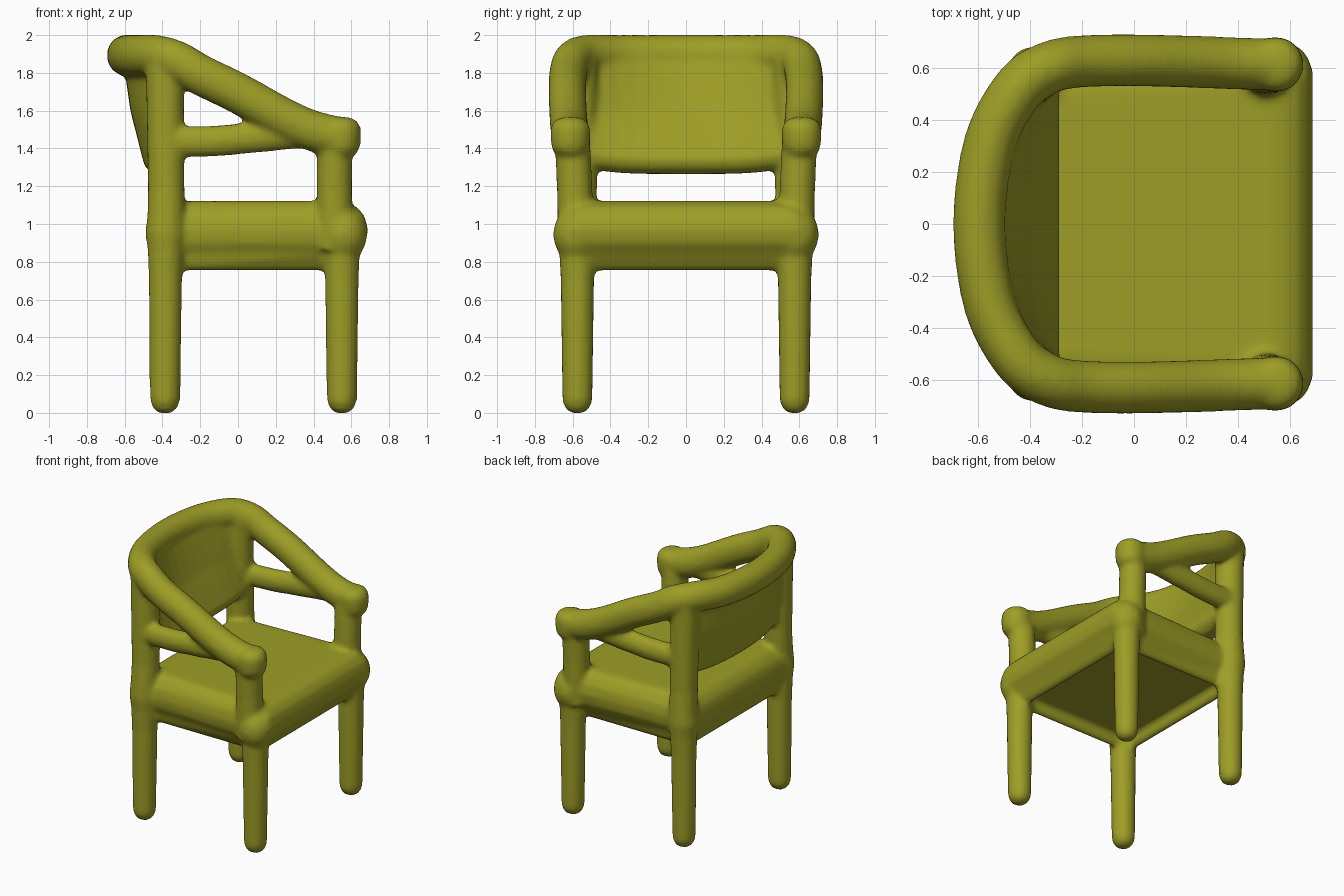
import bpy, bmesh, math
from mathutils import Vector

cube = bpy.data.objects.get("Cube")
if cube:
    bpy.data.objects.remove(cube, do_unlink=True)

olive = bpy.data.materials.new("olive")
olive.use_nodes = True
COLOUR = (0.34, 0.34, 0.02, 1)
olive.diffuse_color = COLOUR
olive.node_tree.nodes["Principled BSDF"].inputs["Base Color"].default_value = COLOUR

parts = []


def finish(name, bm):
    bmesh.ops.recalc_face_normals(bm, faces=bm.faces)
    mesh = bpy.data.meshes.new(name)
    bm.to_mesh(mesh)
    bm.free()
    obj = bpy.data.objects.new(name, mesh)
    bpy.context.collection.objects.link(obj)
    mesh.materials.append(olive)
    parts.append(obj)
    return obj


def skin(name, rings):
    """Join rings of points into a closed solid with flat ends."""
    bm = bmesh.new()
    loops = [[bm.verts.new(p) for p in ring] for ring in rings]
    for a, b in zip(loops, loops[1:]):
        for i in range(len(a)):
            j = (i + 1) % len(a)
            bm.faces.new((a[i], a[j], b[j], b[i]))
    bm.faces.new(loops[0])
    bm.faces.new(loops[-1])
    return finish(name, bm)


def post(name, stations, sides=16):
    """Upright turned post from (x, y, z, radius) stations."""
    turn = [2 * math.pi * i / sides for i in range(sides)]
    return skin(name, [[(x + r * math.cos(t), y + r * math.sin(t), z) for t in turn]
                       for x, y, z, r in stations])


def smooth_path(points, steps=5):
    """Catmull-Rom curve through the points."""
    p = [Vector(q) for q in points]
    p = [2 * p[0] - p[1]] + p + [2 * p[-1] - p[-2]]
    out = []
    for a, b, c, d in zip(p, p[1:], p[2:], p[3:]):
        for k in range(steps):
            t = k / steps
            out.append(0.5 * (2 * b + (c - a) * t + (2 * a - 5 * b + 4 * c - d) * t * t
                              + (3 * b - a - 3 * c + d) * t ** 3))
    return out + [p[-2]]


def tube(name, points, wide, tall, sides=16):
    """Oval tube swept along a path."""
    path = smooth_path(points)
    rings = []
    for i, p in enumerate(path):
        tangent = (path[min(i + 1, len(path) - 1)] - path[max(i - 1, 0)]).normalized()
        side = tangent.cross(Vector((0, 0, 1))).normalized()
        up = side.cross(tangent)
        rings.append([p + side * wide * math.cos(2 * math.pi * k / sides)
                      + up * tall * math.sin(2 * math.pi * k / sides) for k in range(sides)])
    return skin(name, rings)


def knob(name, centre, radii):
    bm = bmesh.new()
    bmesh.ops.create_uvsphere(bm, u_segments=16, v_segments=10, radius=1)
    bmesh.ops.scale(bm, vec=radii, verts=bm.verts)
    bmesh.ops.translate(bm, vec=centre, verts=bm.verts)
    return finish(name, bm)


def seat_ring(z, back, front, half_back, half_front, corner=0.08):
    """Rounded outline of the seat at one height."""
    ring = []
    for x, y, start in ((front, half_front, 0), (back, half_back, 90),
                        (back, -half_back, 180), (front, -half_front, 270)):
        cx = x - math.copysign(corner, x)
        cy = y - math.copysign(corner, y)
        for step in range(5):
            a = math.radians(start + step * 22.5)
            ring.append((cx + corner * math.cos(a), cy + corner * math.sin(a), z))
    return ring


# Legs, posts, knobs and side bars, one set per side
FOOT = [(0, 0.035), (0.02, 0.062), (0.06, 0.08), (0.15, 0.082)]
for label, s in (("left", 1), ("right", -1)):
    y = 0.575 * s
    post("rear_leg_" + label,
         [(-0.386, y, z, r) for z, r in FOOT]
         + [(-0.384, y, 0.7, 0.089), (-0.382, y, 0.86, 0.097),
            (-0.383, y, 0.95, 0.108), (-0.38, y, 1.06, 0.1),
            (-0.38, 0.567 * s, 1.2, 0.098), (-0.388, 0.565 * s, 1.87, 0.102)])
    post("front_leg_" + label,
         [(0.55, y, z, r) for z, r in FOOT]
         + [(0.55, y, 0.7, 0.09), (0.55, y, 0.95, 0.1)])
    post("arm_post_" + label,
         [(0.512, 0.583 * s, 0.86, 0.095), (0.51, 0.59 * s, 1.2, 0.095),
          (0.512, 0.6 * s, 1.42, 0.095)])
    knob("seat_corner_" + label, (0.558, 0.578 * s, 0.945), (0.127, 0.127, 0.15))
    post("arm_end_" + label,
         [(0.545, 0.612 * s, z, r) for z, r in
          ((1.375, 0.085), (1.4, 0.1), (1.45, 0.107), (1.51, 0.106), (1.545, 0.088),
           (1.565, 0.05))])
    tube("side_bar_" + label,
         [(-0.38, 0.59 * s, 1.435), (-0.15, 0.6 * s, 1.438),
          (0.05, 0.605 * s, 1.455), (0.4, 0.61 * s, 1.49)], 0.065, 0.083)

# Continuous arm and top rail
half = [(0.56, 0.612, 1.455), (0.4, 0.616, 1.492), (0.25, 0.622, 1.555), (0, 0.628, 1.693),
        (-0.2, 0.624, 1.79), (-0.32, 0.603, 1.86), (-0.43, 0.535, 1.892),
        (-0.53, 0.375, 1.893), (-0.577, 0.2, 1.893)]
tube("arm_rail", half + [(-0.594, 0, 1.893)] + [(x, -y, z) for x, y, z in reversed(half)],
     0.101, 0.109)

# Seat: stacked outlines with bulging sides and a recessed underside
skin("seat", [seat_ring(*station) for station in (
    (0.83, -0.36, 0.53, 0.51, 0.51), (0.765, -0.37, 0.54, 0.52, 0.52),
    (0.75, -0.4, 0.565, 0.55, 0.55), (0.77, -0.425, 0.59, 0.57, 0.57),
    (0.85, -0.445, 0.64, 0.59, 0.62), (0.9, -0.465, 0.675, 0.615, 0.65),
    (0.97, -0.478, 0.688, 0.62, 0.66), (1.04, -0.46, 0.67, 0.605, 0.645),
    (1.09, -0.42, 0.63, 0.57, 0.61), (1.115, -0.38, 0.57, 0.54, 0.57),
    (1.122, -0.33, 0.52, 0.5, 0.53))])

# Backrest: leaning panel, bowed back towards the top
rings = []
for k in range(13):
    y = -0.54 + 1.08 * k / 12
    bow = 1 - (y / 0.54) ** 2
    dip = 0.035 * (1 - (y / 0.54) ** 4)
    rings.append([(-0.35 - 0.15 * bow, y, 1.88), (-0.33 - 0.075 * bow, y, 1.6),
                  (-0.285, y, 1.38 - dip), (-0.295, y, 1.335 - dip),
                  (-0.34, y, 1.3 - dip), (-0.4 - 0.05 * bow, y, 1.3 - dip),
                  (-0.42 - 0.075 * bow, y, 1.34 - dip),
                  (-0.44 - 0.13 * bow, y, 1.6), (-0.45 - 0.16 * bow, y, 1.88)])
skin("backrest", rings)

# Fuse the parts into one moulded body with soft joints
bpy.ops.object.select_all(action='DESELECT')
for part in parts:
    part.select_set(True)
bpy.context.view_layer.objects.active = parts[0]
bpy.ops.object.join()
chair = bpy.context.view_layer.objects.active
chair.name = "armchair_body"
fuse = chair.modifiers.new("Fuse", 'REMESH')
fuse.mode = 'VOXEL'
fuse.voxel_size = 0.018
fuse.use_smooth_shade = True
soften = chair.modifiers.new("Soften", 'SMOOTH')
soften.factor = 0.5
soften.iterations = 5
